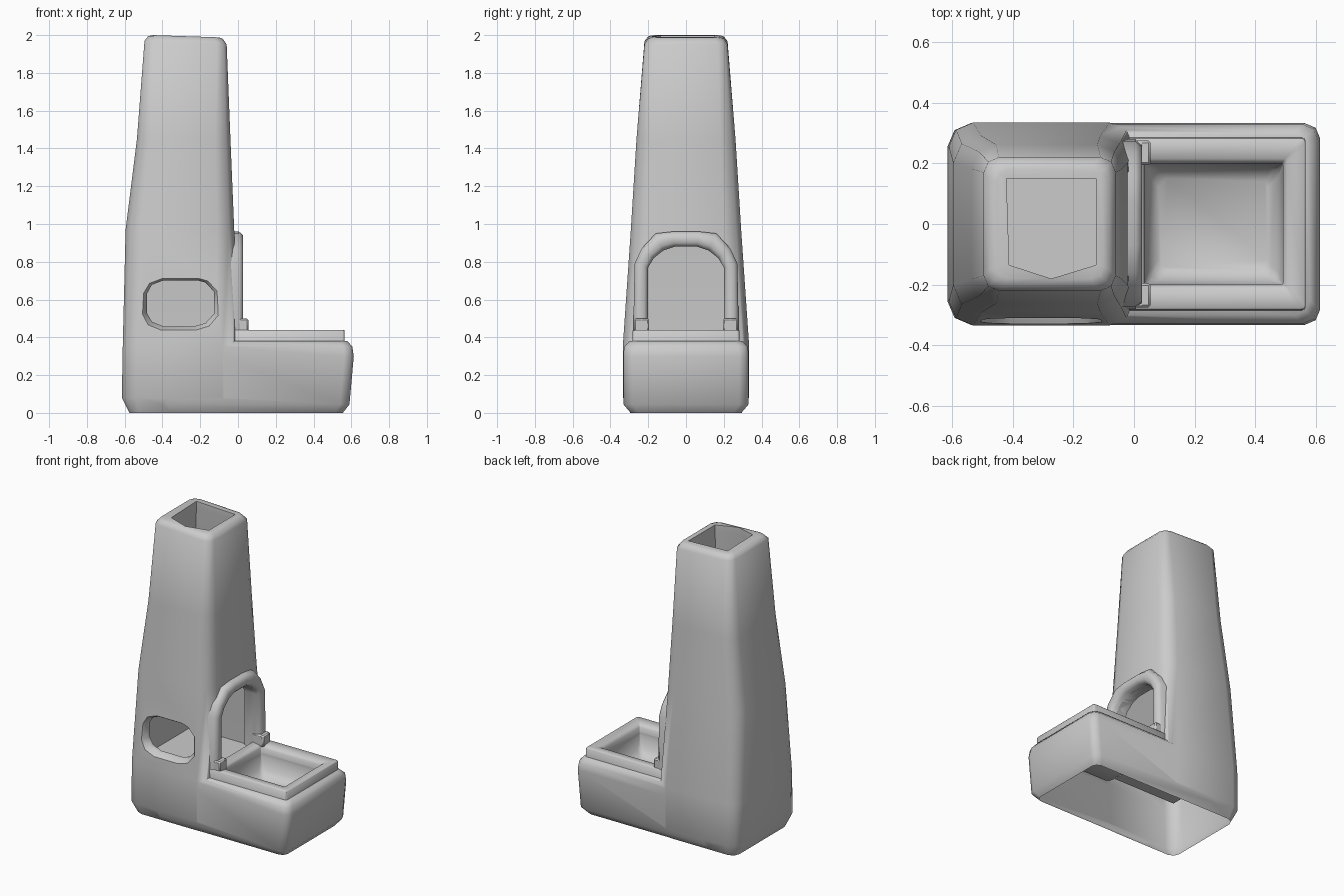
import bpy, bmesh, math

if "Cube" in bpy.data.objects:
    bpy.data.objects.remove(bpy.data.objects["Cube"])

stone = bpy.data.materials.new("grey stone")
stone.diffuse_color = (0.6, 0.6, 0.6, 1)
stone.use_nodes = True
stone.node_tree.nodes["Principled BSDF"].inputs["Base Color"].default_value = stone.diffuse_color


def rounded(x0, x1, hy, c, z, tilt=0.0):
    """Rectangle ring with three points per corner; tilt lowers the right side."""
    k = c * 0.3
    pts = []
    for cx, cy, sx, sy in ((x1, hy, 1, 1), (x0, hy, -1, 1),
                           (x0, -hy, -1, -1), (x1, -hy, 1, -1)):
        trio = [(cx, cy - sy * c), (cx - sx * k, cy - sy * k), (cx - sx * c, cy)]
        pts += trio if sx * sy > 0 else trio[::-1]
    return [(x, y, z - tilt * (x - x0) / (x1 - x0)) for x, y in pts]


def loft(name, rings, caps=True, closed=False, smooth=50):
    """Skin a list of equally long rings into a mesh object."""
    bm = bmesh.new()
    vs = [[bm.verts.new(p) for p in r] for r in rings]
    n = len(vs[0])
    for a, b in zip(vs, vs[1:] + (vs[:1] if closed else [])):
        for i in range(n):
            j = (i + 1) % n
            bm.faces.new((a[i], a[j], b[j], b[i]))
    if caps:
        bm.faces.new(vs[0][::-1])
        bm.faces.new(vs[-1])
    bmesh.ops.recalc_face_normals(bm, faces=bm.faces)
    me = bpy.data.meshes.new(name)
    bm.to_mesh(me)
    bm.free()
    ob = bpy.data.objects.new(name, me)
    bpy.context.collection.objects.link(ob)
    me.materials.append(stone)
    shade(ob, smooth)
    return ob


def shade(ob, angle):
    bpy.ops.object.select_all(action='DESELECT')
    ob.select_set(True)
    bpy.context.view_layer.objects.active = ob
    bpy.ops.object.shade_smooth_by_angle(angle=math.radians(angle))


def combine(ob, tool, op):
    """Apply a boolean and remove its helper."""
    m = ob.modifiers.new("cut", 'BOOLEAN')
    m.operation, m.object, m.solver = op, tool, 'EXACT'
    tool.hide_render = True
    bpy.context.view_layer.objects.active = ob
    bpy.ops.object.modifier_apply(modifier=m.name)
    bpy.data.objects.remove(tool)


# Tapering chimney tower
body = loft("forge_body", [rounded(*r) for r in (
    (-0.575, -0.04, 0.295, 0.05, 0.0),
    (-0.615, 0.0, 0.333, 0.08, 0.08),
    (-0.61, 0.0, 0.334, 0.08, 0.36),
    (-0.595, -0.02, 0.292, 0.09, 0.97),
    (-0.535, -0.04, 0.262, 0.08, 1.45),
    (-0.495, -0.06, 0.22, 0.05, 1.97, 0.02),
    (-0.475, -0.08, 0.20, 0.05, 1.995, 0.015),
    (-0.45, -0.10, 0.18, 0.04, 2.0, 0.012))])

# Low base extending to the right
base = loft("base", [rounded(*r) for r in (
    (-0.40, 0.555, 0.293, 0.04, 0.0),
    (-0.42, 0.59, 0.331, 0.05, 0.045),
    (-0.42, 0.613, 0.332, 0.05, 0.30),
    (-0.42, 0.605, 0.328, 0.05, 0.35),
    (-0.40, 0.58, 0.30, 0.05, 0.38))])
combine(body, base, 'UNION')


# Fire chamber and flue, opening at the chimney top
def flue_ring(x0, x1, hy, z, point=0.0):
    return [(x1, hy, z), (x0, hy, z), (x0 + point * 0.3, -hy + point * 0.5, z),
            ((x0 + x1) / 2, -hy - point, z), (x1, -hy + point * 0.5, z)]


combine(body, loft("flue_cutter", [flue_ring(*r) for r in (
    (-0.55, -0.07, 0.27, 0.37),
    (-0.54, -0.08, 0.25, 0.90),
    (-0.48, -0.09, 0.21, 1.45),
    (-0.42, -0.125, 0.15, 1.95, 0.03),
    (-0.42, -0.125, 0.15, 2.06, 0.03))]), 'DIFFERENCE')


# Rounded side window, flared towards the outside
def window_ring(hx, hz, y):
    shape = ((1, -.45), (1, .5), (.75, .9), (.5, 1), (-.5, 1), (-.85, .8), (-1, .4),
             (-1, -.4), (-.85, -.8), (-.5, -1), (.4, -1), (.75, -.85))
    return [(-0.305 + hx * a, y, 0.58 + hz * b) for a, b in shape]


combine(body, loft("window_cutter", [
    window_ring(0.23, 0.165, -0.40), window_ring(0.20, 0.14, -0.322),
    window_ring(0.178, 0.122, -0.295), window_ring(0.178, 0.122, -0.20)]), 'DIFFERENCE')

# Arched fire opening
half = [(0.20, 0.40), (0.20, 0.77), (0.17, 0.82), (0.12, 0.86), (0.06, 0.88)]
inner = half + [(-y, z) for y, z in half[::-1]]
combine(body, loft("arch_cutter", [[(x, y, z) for y, z in inner]
                                   for x in (-0.25, 0.2)]), 'DIFFERENCE')

# Basin sunk into the base
combine(body, loft("basin_cutter", [rounded(*r) for r in (
    (0.08, 0.44, 0.15, 0.03, 0.24),
    (0.05, 0.475, 0.185, 0.03, 0.28),
    (0.035, 0.49, 0.20, 0.005, 0.36),
    (0.035, 0.49, 0.20, 0.005, 0.60))]), 'DIFFERENCE')

# The underside is open
bm = bmesh.new()
bm.from_mesh(body.data)
under = [f for f in bm.faces if all(v.co.z < 0.002 for v in f.verts)]
bmesh.ops.delete(bm, geom=under, context='FACES')
bm.to_mesh(body.data)
bm.free()
shade(body, 50)

# Raised basin rim
loft("basin_rim", [rounded(*r) for r in (
    (-0.03, 0.565, 0.285, 0.012, 0.36),
    (-0.03, 0.565, 0.282, 0.012, 0.435),
    (-0.025, 0.56, 0.277, 0.012, 0.44),
    (0.025, 0.505, 0.215, 0.008, 0.432),
    (0.035, 0.49, 0.20, 0.005, 0.415),
    (0.035, 0.49, 0.20, 0.005, 0.36))], caps=False)

# Moulded arch surround
outer_half = [(0.28, 0.40), (0.272, 0.79), (0.235, 0.87), (0.16, 0.95), (0.07, 0.96)]
outer = outer_half + [(-y, z) for y, z in outer_half[::-1]]
sections = []
for (iy, iz), (oy, oz) in zip(inner, outer):
    def at(t, x):
        return (x, iy + (oy - iy) * t, iz + (oz - iz) * t)
    sections.append([at(0, -0.09), at(0, 0.005), at(0.25, 0.027), at(0.75, 0.027),
                     at(1, 0.005), at(1, -0.09)])
loft("arch_surround", sections)

# Small blocks at the feet of the arch
for side, label in ((1, "back"), (-1, "front")):
    foot = loft("arch_foot_" + label, [
        [(x, side * y, z) for x, y in ((-0.03, 0.195), (0.055, 0.195),
                                       (0.055, 0.275), (-0.03, 0.275))]
        for z in (0.42, 0.50)], smooth=30)
    bev = foot.modifiers.new("soft edges", 'BEVEL')
    bev.width, bev.segments = 0.008, 1
